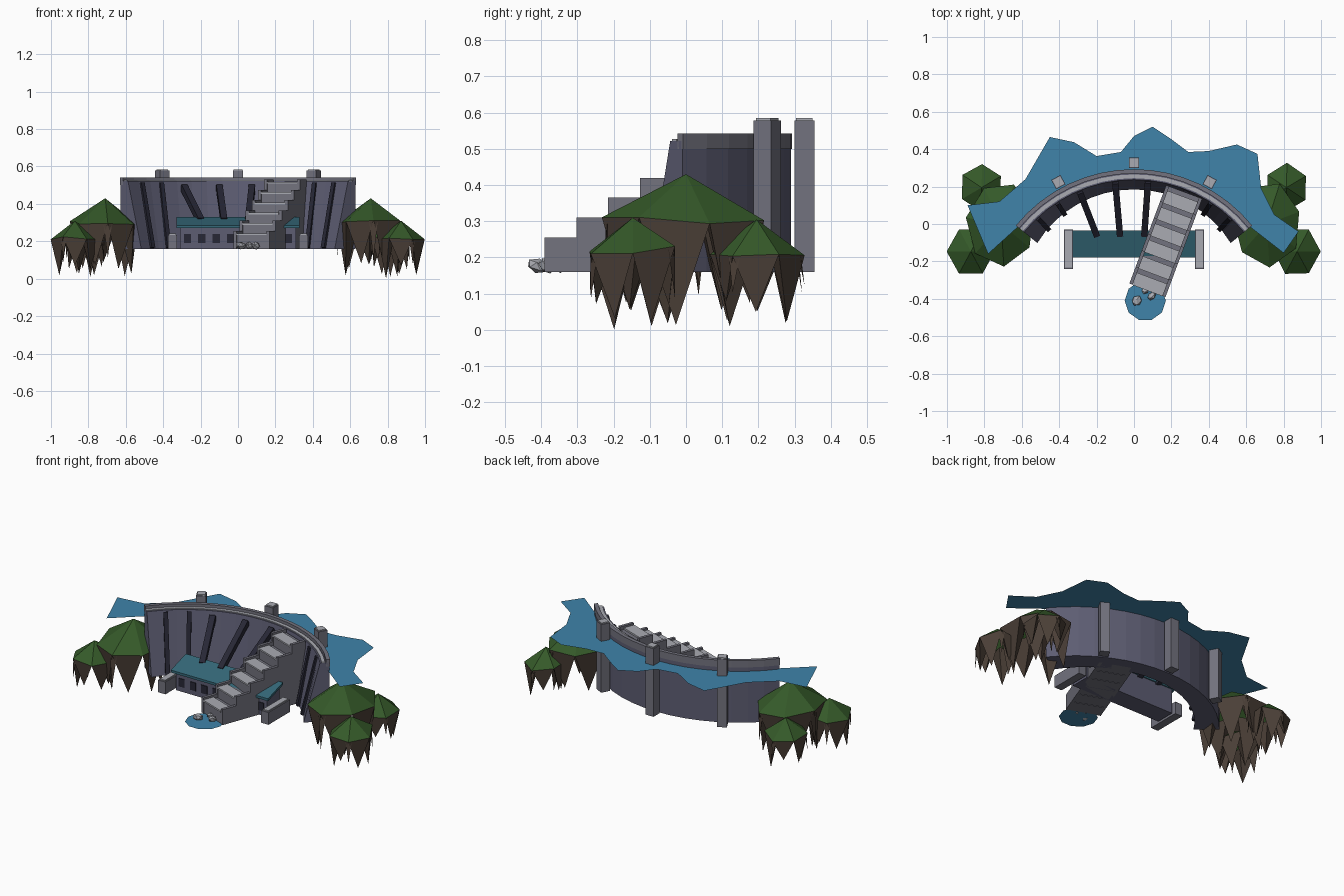
import bpy, math, random
from mathutils import Vector, Matrix

if "Cube" in bpy.data.objects:
    bpy.data.objects.remove(bpy.data.objects["Cube"])

random.seed(4)
CY = -0.52          # centre of the dam arc
HALF = math.radians(51)


def mat(name, *c):
    m = bpy.data.materials.new(name)
    m.diffuse_color = (*c, 1)
    m.use_nodes = True
    m.node_tree.nodes["Principled BSDF"].inputs["Base Color"].default_value = m.diffuse_color
    return m


WALL = mat("wall_concrete", .11, .11, .17)
STONE = mat("stone", .17, .17, .21)
LIGHT = mat("light_stone", .40, .41, .45)
DARK = mat("dark_metal", .02, .02, .035)
WATER = mat("water", .05, .23, .40)
TEAL = mat("roof_teal", .035, .14, .19)
GREEN = mat("grass", .035, .10, .022)
ROCK = mat("rock", .07, .05, .038)


def mesh(name, verts, faces, *mats, idx=None):
    me = bpy.data.meshes.new(name)
    me.from_pydata([tuple(v) for v in verts], [], faces)
    for m in mats:
        me.materials.append(m)
    if idx:
        for p, i in zip(me.polygons, idx):
            p.material_index = i
    me.update()
    ob = bpy.data.objects.new(name, me)
    bpy.context.collection.objects.link(ob)
    return ob


BOX = [(0, 2, 3, 1), (4, 5, 7, 6), (0, 1, 5, 4), (2, 6, 7, 3), (0, 4, 6, 2), (1, 3, 7, 5)]


def box(name, lo, hi, m, frame=Matrix()):
    v = [frame @ Vector((x, y, z)) for z in (lo[2], hi[2])
         for y in (lo[1], hi[1]) for x in (lo[0], hi[0])]
    return mesh(name, v, BOX, m)


def beam(name, p, q, w, h, m):
    p, q = Vector(p), Vector(q)
    d = q - p
    frame = Matrix.Translation(p) @ d.to_track_quat('Y', 'Z').to_matrix().to_4x4()
    return box(name, (-w / 2, 0, -h / 2), (w / 2, d.length, h / 2), m, frame)


def polar(r, a, z=0):
    return Vector((r * math.sin(a), CY + r * math.cos(a), z))


def base_r(a):
    return 0.705 - 0.04 * (a / HALF) ** 2


def arc_solid(name, profile, m, n=16):
    """Sweep a four-sided section of (radius, z) along the dam arc."""
    k = len(profile(0))
    v = []
    for i in range(n + 1):
        a = -HALF + 2 * HALF * i / n
        v += [polar(r, a, z) for r, z in profile(a)]
    f = [(i * k + j, i * k + (j + 1) % k, (i + 1) * k + (j + 1) % k, (i + 1) * k + j)
         for i in range(n) for j in range(k)]
    f += [tuple(range(k))[::-1], tuple(n * k + j for j in range(k))]
    return mesh(name, v, f, m)


# Curved dam wall with a parapet along the back edge
arc_solid("dam_wall", lambda a: [(base_r(a), .16), (.81, .16), (.81, .522), (.757, .522)], WALL)
arc_solid("walkway", lambda a: [(.765, .52), (.785, .52), (.785, .527), (.765, .527)], LIGHT)
arc_solid("parapet", lambda a: [(.79, .50), (.813, .50), (.813, .542), (.79, .542)], STONE)

# Back pillars with chamfered caps
for a in (-.498, 0, .498):
    fr = Matrix.Translation(polar(.847, a)) @ Matrix.Rotation(-a, 4, 'Z')
    box("back_pillar", (-.028, -.028, .16), (.028, .028, .578), STONE, fr)
    box("pillar_cap", (-.023, -.023, .578), (.023, .023, .585), LIGHT, fr)

# Ribs down the sloped front face
for deg in (-43, -33, 33, 43):
    a = math.radians(deg)
    beam("wall_rib", polar(.757, a, .512), polar(base_r(a) - .003, a, .165), .025, .025, DARK)

# Pipes from the wall down to the powerhouse
for x0, x1 in ((-.29, -.20), (-.10, -.075), (.075, .055), (.28, .20)):
    y0 = CY + math.sqrt(.75 ** 2 - x0 ** 2)
    beam("feed_pipe", (x0, y0, .49), (x1, -.06, .31), .034, .034, DARK)

# Powerhouse: body, sloped roof, windows, end walls
HULL = [(0, 1, 2, 3), (7, 6, 5, 4), (0, 4, 5, 1), (1, 5, 6, 2), (2, 6, 7, 3), (3, 7, 4, 0)]
v = [(x, y, z) for x in (-.31, .31) for y, z in ((-.16, .16), (-.04, .16), (-.04, .32), (-.16, .275))]
mesh("powerhouse_body", v, HULL, WALL)
v = [(x, y, z) for x in (-.33, .33) for y, z in ((-.18, .27), (-.035, .315), (-.035, .33), (-.18, .285))]
mesh("powerhouse_roof", v, HULL, TEAL)
for i in range(8):
    x = -.27 + i * .077
    box("window", (x - .02, -.164, .19), (x + .02, -.155, .24), DARK)
for s in (-1, 1):
    box("end_wall", (s * .35 - .025, -.24, .16), (s * .35 + .025, -.03, .235), STONE)
    box("end_wall_cap", (s * .35 - .018, -.232, .235), (s * .35 + .018, -.038, .242), LIGHT)

# Stepped spillway with stepped side walls
fr = Matrix.Translation((.072, -.354, 0)) @ Matrix.Rotation(-math.radians(20.5), 4, 'Z')
for k in range(6):
    y0, y1, z = k * .0935, (k + 1) * .0935, .255 + k * .055
    box("spillway_step", (-.086, y0 + .004, .16), (.086, y1, z - .022), STONE, fr)
    box("spillway_tread", (-.086, y0 - .002, z - .022), (.086, y1 - .025, z - .012), LIGHT, fr)
    for s in (-1, 1):
        box("spillway_side", (s * .094 - .009, y0, .16), (s * .094 + .009, y1, z), STONE, fr)

# Reservoir surface behind the wall
shore = [(-.78, -.16), (-.89, .10), (-.72, .12), (-.58, .24), (-.45, .465), (-.32, .437), (-.2, .363),
         (-.07, .385), (.0, .47), (.10, .52), (.19, .46), (.29, .385), (.40, .39), (.55, .425),
         (.66, .375), (.68, .19), (.75, .05), (.88, -.04), (.80, -.155)]
inner = [polar(.80, HALF * (1 - i / 8), 0) for i in range(17)]
outline = [(x, y, .475) for x, y in shore] + [(p.x, p.y, .475) for p in inner]
mesh("reservoir", outline, [tuple(range(len(outline)))[::-1]], WATER)

# Pool and boulders at the foot of the spillway
pool = [(.06 + .11 * math.cos(i * math.tau / 10), -.41 + .108 * math.sin(i * math.tau / 10), .162)
        for i in range(10)]
mesh("pool", pool, [tuple(range(10))], WATER)
for x, y, r in ((.015, -.41, .032), (.095, -.385, .027), (.06, -.355, .024)):
    bpy.ops.mesh.primitive_ico_sphere_add(subdivisions=1, radius=r, location=(x, y, .177),
                                          rotation=(x * 9, y * 7, 1))
    ob = bpy.context.object
    ob.name = "boulder"
    ob.scale = (1, .85, .65)
    ob.data.materials.append(LIGHT)


def island(x, y, r, ry, apex, rim, low, turn, n=8):
    """Faceted grass cone over a ring of hanging rock spikes."""
    ring = []
    for i in range(n):
        a = turn + i * math.tau / n
        k = random.uniform(.96, 1.02)
        ring.append(Vector((x + r * k * math.cos(a), y + ry * k * math.sin(a),
                            rim + random.uniform(-.012, .012))))
    v = [Vector((x, y, apex))] + ring
    f = [(0, 1 + i, 1 + (i + 1) % n) for i in range(n)]
    idx = [0] * n

    def spike(a, b, c, tip):
        s = len(v)
        v.extend((a, b, c, tip))
        f.extend(((s, s + 3, s + 1), (s + 1, s + 3, s + 2), (s + 2, s + 3, s)))
        idx.extend((1, 1, 1))

    for i in range(n):
        a, b = ring[i], ring[(i + 1) % n]
        mid = (a + b) / 2
        c = Vector((x, y, rim)).lerp(mid, .4)
        tip = Vector((x, y, 0)).lerp(mid, .86)
        tip.z = low + (0, .06, .03)[i % 3] + random.uniform(0, .02)
        spike(a, b, c, tip)
        if i % 2:   # slim spike under alternate rim corners
            tip = Vector((a.x, a.y, low + random.uniform(.08, .11)))
            spike(a.lerp(ring[i - 1], .16), a.lerp(b, .16), a.lerp(c, .2), tip)
    mesh("floating_island", v, f, GREEN, ROCK, idx=idx)


# Islands at both ends of the dam
for s in (-1, 1):
    island(s * .71, 0, .188, .23, .43, .30, .01, .3, 7)
    island(s * .872, -.147, .128, .137, .31, .22, .0, 0 if s > 0 else math.pi, 6)
    island(s * .815, .195, .12, .13, .305, .215, .015, .5, 6)
